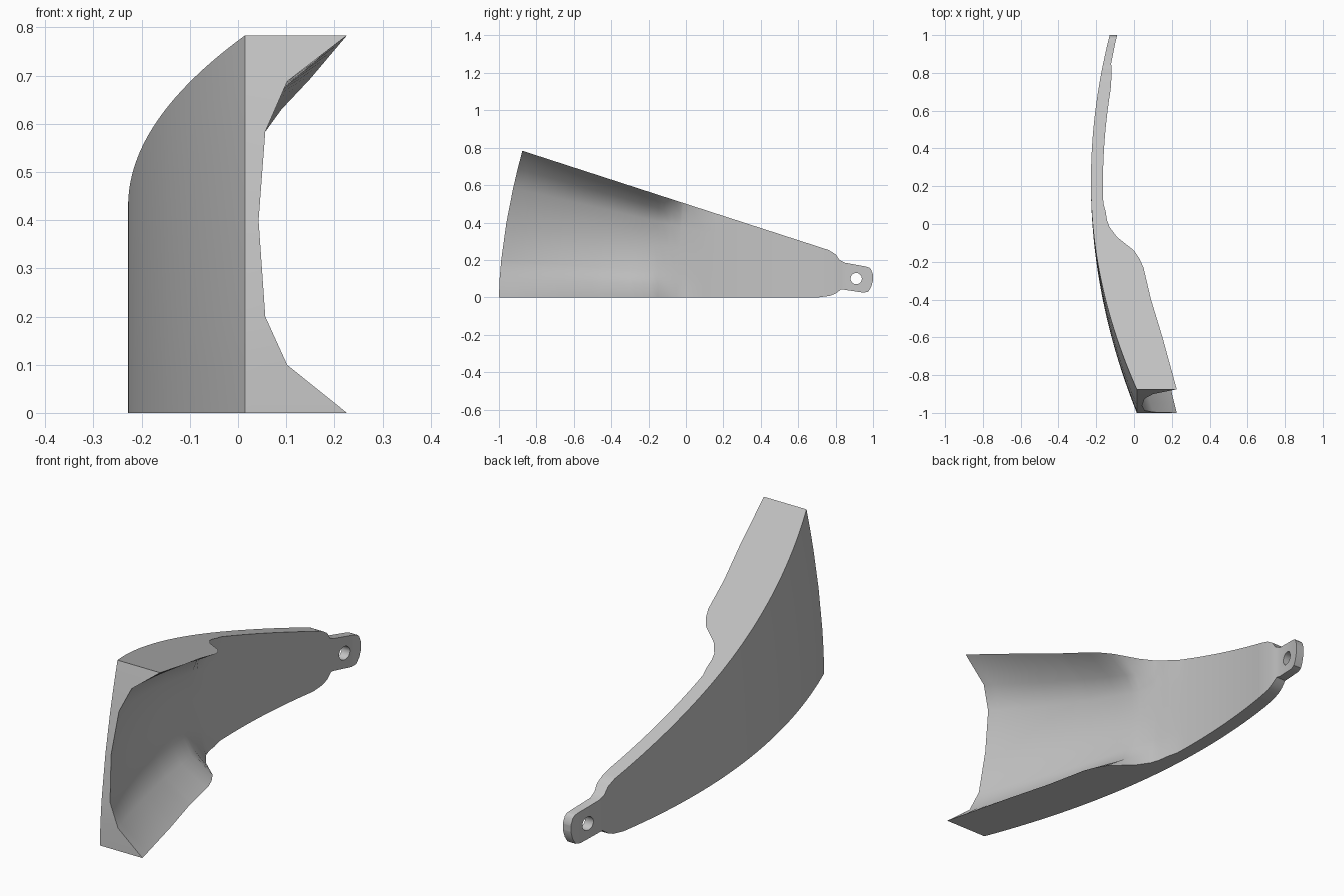
import bpy, bmesh, math

cube = bpy.data.objects.get("Cube")
if cube:
    bpy.data.objects.remove(cube, do_unlink=True)

grey = bpy.data.materials.new("plain grey")
grey.use_nodes = True
grey.diffuse_color = (0.55, 0.55, 0.55, 1)
grey.node_tree.nodes["Principled BSDF"].inputs["Base Color"].default_value = grey.diffuse_color


def lerp_table(table, y):
    """Piecewise linear lookup, held constant beyond both ends."""
    if y <= table[0][0]:
        return table[0][1]
    for (a, va), (b, vb) in zip(table, table[1:]):
        if y <= b:
            return va + (vb - va) * (y - a) / (b - a)
    return table[-1][1]


# Lip of the two flanges, shrinking to the plain plate behind the step
LIP = [(-1, .226), (-.69, .15), (-.47, .09), (-.28, .05), (-.23, .03),
       (-.18, 0), (-.1, -.09), (-.04, -.13), (0, -.143), (.1, -.157)]
# Wall thickness from the front edge to the tab
WALL = [(-1, .028), (0, .063), (.72, .065), (.8, .055), (.86, .04)]
# Lower and upper outline of the shoulder and tab
LOW = [(.71, 0), (.77, .008), (.8, .02), (.83, .043), (.95, .025),
       (.975, .03), (.99, .055), (1, .09)]
HIGH = [(.76, .255), (.8, .23), (.82, .2), (.85, .185), (.96, .165),
        (.98, .159), (.99, .148), (1, .12)]
# Inner cross-section: height fraction and how far it reaches to the lip
SECTION = [(0, 1), (.127, .324), (.255, .076), (.51, 0),
           (.745, .076), (.878, .324), (1, 1)]


def outer_x(y):
    return -.228 + .163 * (y - .22) ** 2


def section(y):
    """Outer and inner columns of points for one station."""
    shift = .125 * max(0, 1 - (y + 1) / 1.2)
    low = lerp_table(LOW, y)
    high = lerp_table(HIGH, y) if y > .76 else .5 - .324 * (y + shift)
    outer = outer_x(y)
    web = outer + lerp_table(WALL, y)
    lip = lerp_table(LIP, y) if y < .1 else web
    columns = [], []
    for f, reach in SECTION:
        place = (y + shift * f ** 1.7, low + (high - low) * f)
        columns[0].append((outer, *place))
        columns[1].append((web + (lip - web) * reach, *place))
    return columns[0] + columns[1][::-1]


# Curved blade with flanges and tab, lofted along its length
stations = {round(-1 + i / 20, 3) for i in range(36)}
stations |= {y for t in (LIP, LOW, HIGH) for y, v in t}
bm = bmesh.new()
rings = [[bm.verts.new(p) for p in section(y)] for y in sorted(stations)]
count = len(rings[0])
for a, b in zip(rings, rings[1:]):
    for i in range(count):
        j = (i + 1) % count
        bm.faces.new((a[i], a[j], b[j], b[i]))
for ring in (rings[0], rings[-1]):
    for i in range(len(SECTION) - 1):
        bm.faces.new((ring[i], ring[i + 1], ring[-2 - i], ring[-1 - i]))
bmesh.ops.recalc_face_normals(bm, faces=bm.faces)
mesh = bpy.data.meshes.new("curved_blade")
bm.to_mesh(mesh)
bm.free()
blade = bpy.data.objects.new("curved_blade", mesh)
bpy.context.collection.objects.link(blade)
mesh.materials.append(grey)

# Bolt hole through the tab
bpy.ops.mesh.primitive_cylinder_add(vertices=32, radius=.03, depth=.4,
                                    location=(outer_x(.91), .91, .1),
                                    rotation=(0, math.pi / 2, 0))
cutter = bpy.context.object
cutter.name = "hole_cutter"
cutter.hide_render = True
cutter.data.materials.append(grey)
hole = blade.modifiers.new("bolt_hole", "BOOLEAN")
hole.operation = "DIFFERENCE"
hole.solver = "EXACT"
hole.object = cutter
bpy.ops.object.select_all(action="DESELECT")
blade.select_set(True)
bpy.context.view_layer.objects.active = blade
bpy.ops.object.modifier_apply(modifier=hole.name)
bpy.data.objects.remove(cutter, do_unlink=True)
bpy.ops.object.shade_smooth_by_angle(angle=math.radians(32))
